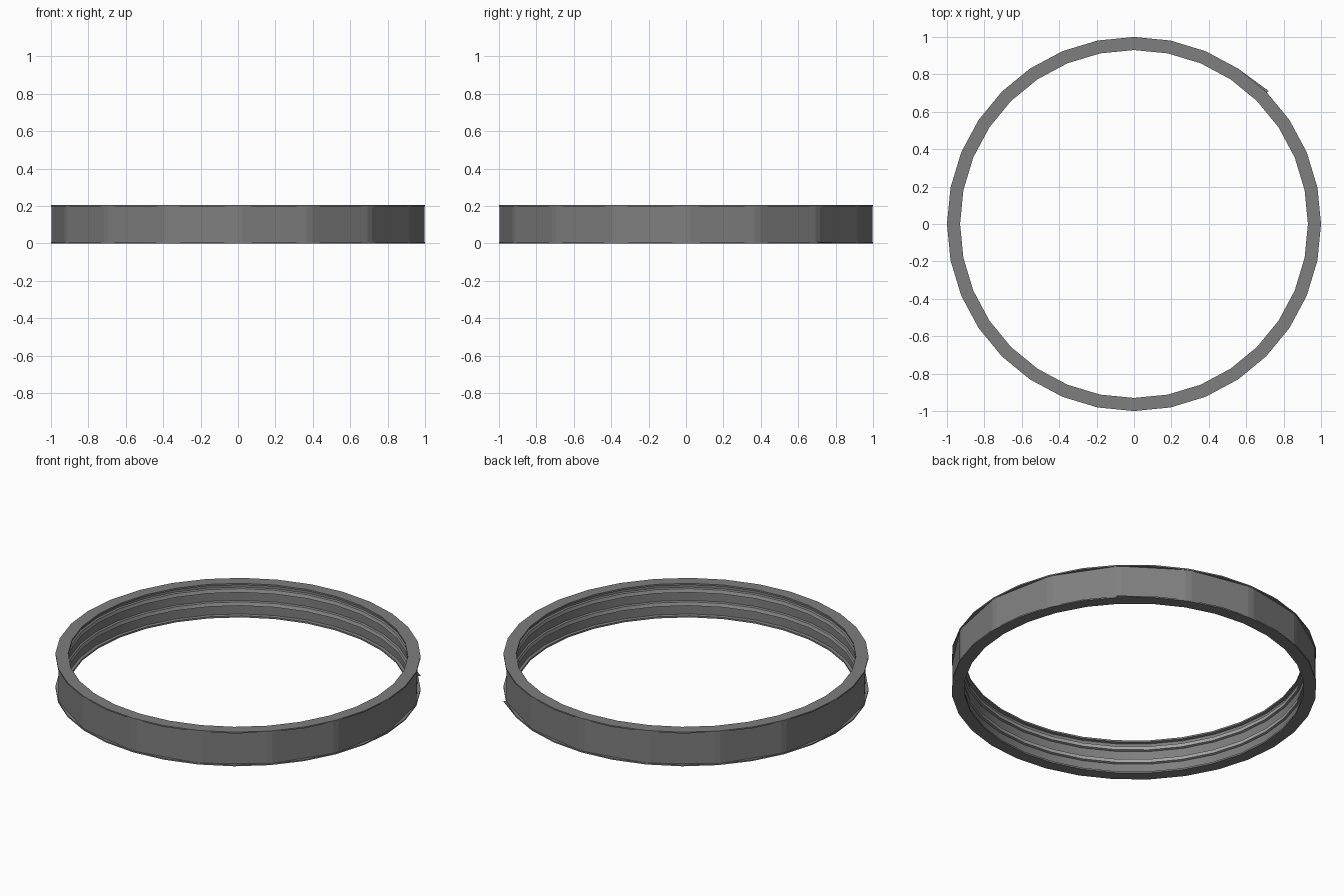
import bpy
import bmesh
from math import cos, sin, radians

cube = bpy.data.objects.get("Cube")
if cube:
    bpy.data.objects.remove(cube, do_unlink=True)


def material(name, value):
    mat = bpy.data.materials.new(name)
    color = (value, value, value, 1.0)
    mat.use_nodes = True
    mat.diffuse_color = color
    mat.node_tree.nodes["Principled BSDF"].inputs["Base Color"].default_value = color
    return mat


grey = material("dark grey", 0.21)
light = material("light grey", 0.38)

HEIGHT = 0.206
LIP = 0.008


def polar(radius, degrees, z):
    a = radians(degrees)
    return (radius * cos(a), radius * sin(a), z)


def finish(name, bm):
    mesh = bpy.data.meshes.new(name)
    bm.to_mesh(mesh)
    bm.free()
    mesh.materials.append(grey)
    obj = bpy.data.objects.new(name, mesh)
    bpy.context.collection.objects.link(obj)
    return obj


def lathe(name, profile, angles, closed):
    """Sweep an (r, z) profile, listed counter-clockwise, round the z axis."""
    bm = bmesh.new()
    rings = [[bm.verts.new(polar(r, a, z)) for r, z in profile] for a in angles]
    count = len(profile)
    for i, ring in enumerate(rings):
        nxt = rings[(i + 1) % len(rings)]
        for j in range(count if closed else count - 1):
            k = (j + 1) % count
            bm.faces.new((ring[j], nxt[j], nxt[k], ring[k]))
    if not closed:
        # Panels and corner strips are separate plates
        bmesh.ops.split_edges(bm, edges=[e for e in bm.edges if not e.is_boundary])
    return finish(name, bm)


# Ring body: thin outer lips, and two raised ridges on the inner wall
inner, groove, core = 0.93, 0.945, 0.97
ridge_heights = (0.16, 0.08)
profile = [(inner, 0), (1, 0), (1, LIP), (core, LIP),
           (core, HEIGHT - LIP), (1, HEIGHT - LIP), (1, HEIGHT),
           (inner, HEIGHT), (inner, HEIGHT - 0.01), (groove, HEIGHT - 0.014)]
for mid in ridge_heights:
    profile += [(groove, mid + 0.016), (inner + 0.006, mid + 0.011),
                (inner + 0.004, mid - 0.011), (groove, mid - 0.016)]
profile += [(groove, 0.014), (inner, 0.01)]
body = lathe("ring_body", profile, [i * 360 / 32 for i in range(32)], True)

# Light crests along the inner ridges
body.data.materials.append(light)
for face in body.data.polygons:
    center = face.center
    if center.xy.length < groove - 0.005 and any(abs(center.z - h) < 0.005 for h in ridge_heights):
        face.material_index = 1
bpy.context.view_layer.objects.active = body
body.select_set(True)
bpy.ops.object.shade_smooth_by_angle(angle=radians(30))

# Outer wall: sixteen flat panels joined by narrow corner strips
corners = [i * 360 / 16 + side for i in range(16) for side in (-1, 1)]
lathe("outer_panels", [(0.996, LIP), (0.996, HEIGHT - LIP)], corners, False)

# Small pointed sliver on the lower lip
bm = bmesh.new()
outline = [(0.985, 45), (1.012, 44.6), (1.0, 56.25)]
low, high = [[bm.verts.new(polar(r, a, z)) for r, a in outline] for z in (0.001, 0.006)]
bm.faces.new(low[::-1])
bm.faces.new(high)
for i in range(3):
    j = (i + 1) % 3
    bm.faces.new((low[i], low[j], high[j], high[i]))
finish("lip_sliver", bm)
